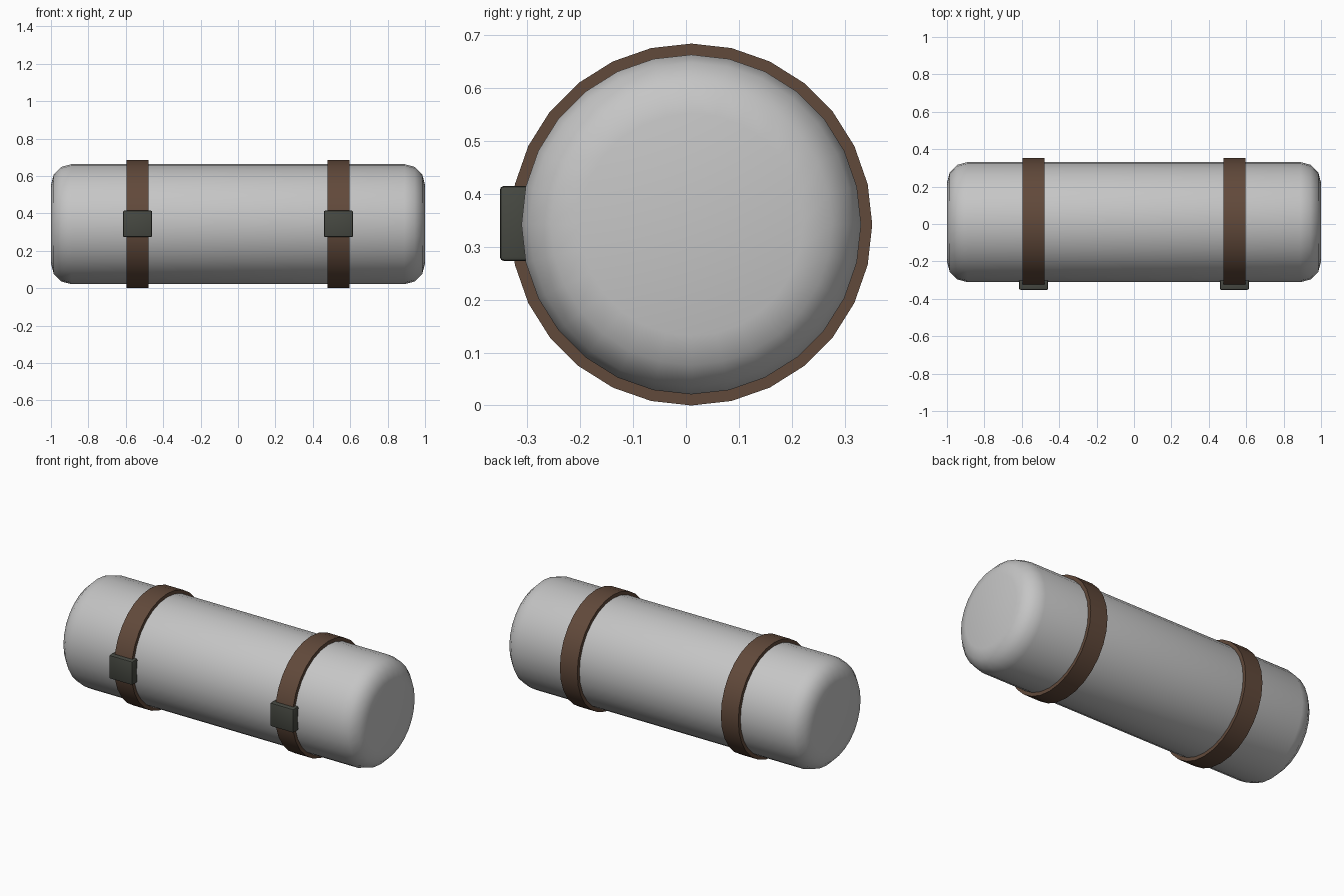
import bpy, bmesh, math
from mathutils import Matrix, Vector

if "Cube" in bpy.data.objects:
    bpy.data.objects.remove(bpy.data.objects["Cube"], do_unlink=True)

SIDES = 28
AXIS_Y, AXIS_Z = 0.01, 0.342
STRAP_X = 0.537


def material(name, rgb):
    mat = bpy.data.materials.new(name)
    mat.use_nodes = True
    color = (*rgb, 1)
    mat.diffuse_color = color
    mat.node_tree.nodes["Principled BSDF"].inputs["Base Color"].default_value = color
    return mat


def finish(bm, name, mat, angle):
    bmesh.ops.recalc_face_normals(bm, faces=bm.faces)
    mesh = bpy.data.meshes.new(name)
    bm.to_mesh(mesh)
    bm.free()
    mesh.materials.append(mat)
    obj = bpy.data.objects.new(name, mesh)
    bpy.context.collection.objects.link(obj)
    bpy.ops.object.select_all(action="DESELECT")
    obj.select_set(True)
    bpy.context.view_layer.objects.active = obj
    bpy.ops.object.shade_smooth_by_angle(angle=math.radians(angle))
    return obj


def ring_point(x, radius, i):
    a = math.tau * i / SIDES
    return Vector((x, AXIS_Y + radius * math.sin(a), AXIS_Z + radius * math.cos(a)))


def make_roll(mat):
    # Cylinder along x with rounded end rims
    bm = bmesh.new()
    loops = [[bm.verts.new(ring_point(x, 0.321, i)) for i in range(SIDES)] for x in (-1, 1)]
    left, right = loops
    for i in range(SIDES):
        j = (i + 1) % SIDES
        bm.faces.new((left[i], left[j], right[j], right[i]))
    bm.faces.new(left)
    bm.faces.new(right)
    rims = [e for e in bm.edges if abs(e.verts[0].co.x - e.verts[1].co.x) < 0.01]
    bmesh.ops.bevel(bm, geom=rims, offset=0.11, segments=3, profile=0.5, affect="EDGES")
    return finish(bm, "bedroll", mat, 50)


def make_strap(name, x, mat):
    # Rectangular band section swept around the roll
    bm = bmesh.new()
    section = [(x + dx, r) for dx, r in ((-0.058, 0.318), (0.058, 0.318), (0.058, 0.342), (-0.058, 0.342))]
    rings = [[bm.verts.new(ring_point(px, r, i)) for px, r in section] for i in range(SIDES)]
    for i in range(SIDES):
        a, b = rings[i], rings[(i + 1) % SIDES]
        for k in range(4):
            m = (k + 1) % 4
            bm.faces.new((a[k], a[m], b[m], b[k]))
    return finish(bm, name, mat, 30)


def make_buckle(name, x, mat):
    # Small block with softened edges
    bm = bmesh.new()
    place = Matrix.Translation((x, -0.32, 0.344)) @ Matrix.Diagonal((0.156, 0.064, 0.142, 1))
    bmesh.ops.create_cube(bm, size=1, matrix=place)
    bmesh.ops.bevel(bm, geom=bm.edges[:], offset=0.008, segments=2, profile=0.5, affect="EDGES")
    return finish(bm, name, mat, 30)


cloth = material("grey cloth", (0.56, 0.56, 0.56))
leather = material("brown leather", (0.12, 0.067, 0.043))
metal = material("dark metal", (0.062, 0.066, 0.054))

make_roll(cloth)
for side, sign in (("left", 1), ("right", -1)):
    make_strap(side + "_strap", sign * STRAP_X, leather)
    make_buckle(side + "_buckle", sign * STRAP_X, metal)
